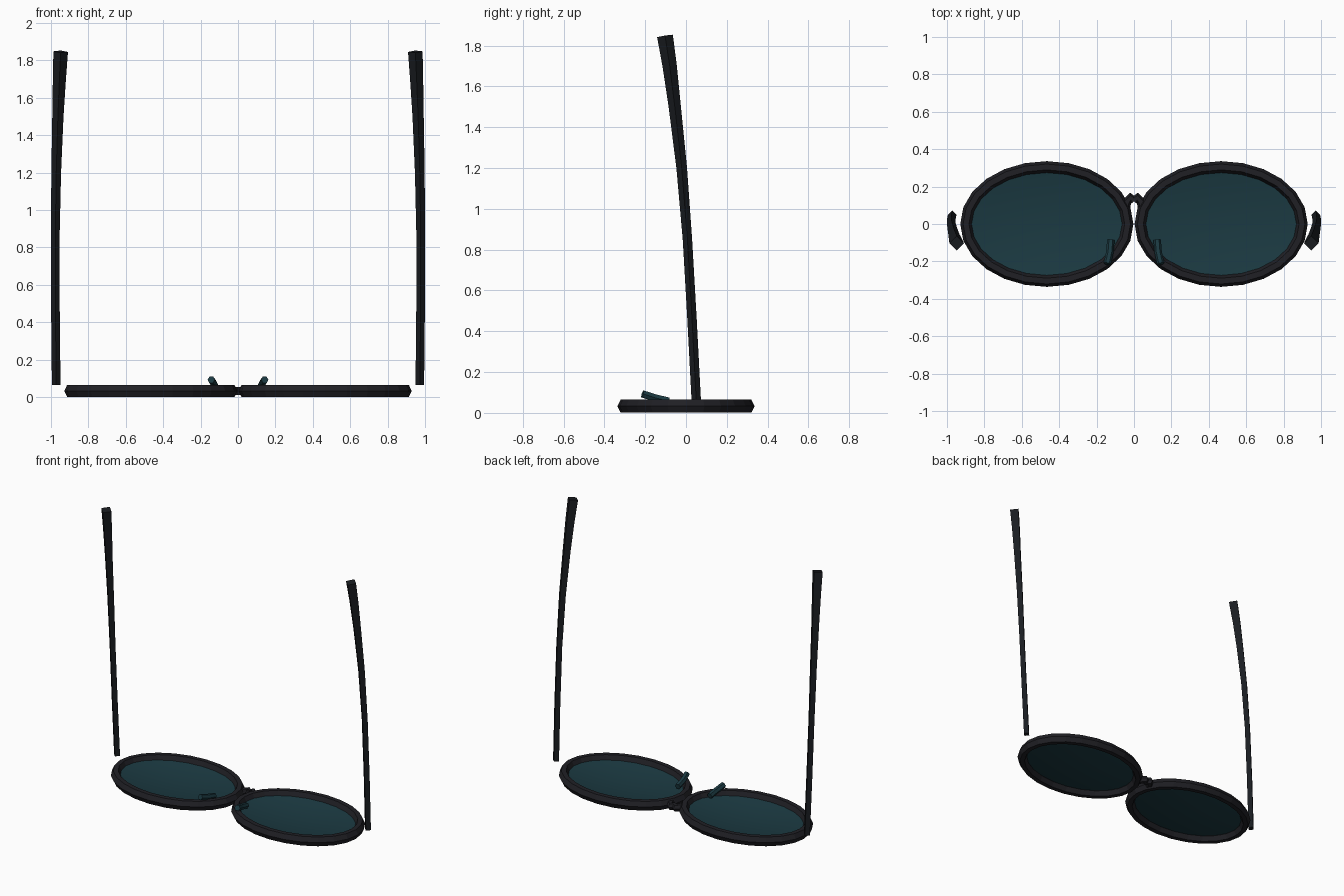
import bpy, bmesh, math
from mathutils import Vector

if "Cube" in bpy.data.objects:
    bpy.data.objects.remove(bpy.data.objects["Cube"])


def material(name, rgb):
    m = bpy.data.materials.new(name)
    m.diffuse_color = (*rgb, 1)
    m.use_nodes = True
    m.node_tree.nodes["Principled BSDF"].inputs["Base Color"].default_value = m.diffuse_color
    return m


FRAME = material("black_frame", (0.014, 0.014, 0.018))
TEMPLE = material("black_temple", (0.010, 0.012, 0.015))
TEAL = material("teal_lens", (0.011, 0.042, 0.054))


def finish(name, bm, mat, smooth=False):
    """Turn a bmesh into an object mirrored across x = 0."""
    bmesh.ops.recalc_face_normals(bm, faces=bm.faces)
    mesh = bpy.data.meshes.new(name)
    bm.to_mesh(mesh)
    bm.free()
    mesh.materials.append(mat)
    for p in mesh.polygons:
        p.use_smooth = smooth
    ob = bpy.data.objects.new(name, mesh)
    bpy.context.collection.objects.link(ob)
    mod = ob.modifiers.new("mirror", "MIRROR")
    mod.use_mirror_merge = False
    return ob


def tube(name, path, radii, sides, ref, mat, closed=False, flat=1.0):
    """Sweep a regular polygon along a path; ref fixes its orientation."""
    bm = bmesh.new()
    pts = [Vector(p) for p in path]
    n = len(pts)
    rings = []
    for i, p in enumerate(pts):
        if closed:
            t = pts[(i + 1) % n] - pts[i - 1]
        else:
            t = pts[min(i + 1, n - 1)] - pts[max(i - 1, 0)]
        u = t.cross(Vector(ref)).normalized()
        v = u.cross(t).normalized()
        ring = []
        for k in range(sides):
            a = 2 * math.pi * k / sides
            ring.append(bm.verts.new(p + radii[i] * (u * math.cos(a) + v * math.sin(a) * flat)))
        rings.append(ring)
    for i in range(n if closed else n - 1):
        a, b = rings[i], rings[(i + 1) % n]
        for k in range(sides):
            j = (k + 1) % sides
            bm.faces.new((a[k], a[j], b[j], b[k]))
    if not closed:
        bm.faces.new(rings[0])
        bm.faces.new(rings[-1])
    return finish(name, bm, mat)


# Rims: elliptical rings with a hexagonal section
CX, RX, RY, ZC, SEG = 0.466, 0.432, 0.305, 0.033, 24
ellipse = [(CX + RX * math.cos(2 * math.pi * i / SEG),
            RY * math.sin(2 * math.pi * i / SEG), ZC) for i in range(SEG)]
tube("rims", ellipse, [0.031] * SEG, 6, (0, 0, 1), FRAME, closed=True, flat=1.2)

# Lenses: shallow bowls bulging away from the wearer
bm = bmesh.new()
centre = bm.verts.new((CX, 0, 0.006))
prev = None
for s in (0.2, 0.4, 0.6, 0.8, 1.0):
    ring = [bm.verts.new((CX + (x - CX) * s, y * s, 0.006 + 0.034 * s * s)) for x, y, _ in ellipse]
    for i in range(SEG):
        j = (i + 1) % SEG
        if prev:
            bm.faces.new((prev[i], ring[i], ring[j], prev[j]))
        else:
            bm.faces.new((centre, ring[i], ring[j]))
    prev = ring
lens = finish("lenses", bm, TEAL, smooth=True)
# The lens normals face the open side of the bowl
if lens.data.polygons[0].normal.z < 0:
    lens.data.flip_normals()

# Bridge: two short arched halves meeting in the middle
tube("bridge", [(0.048, 0.085, ZC), (0.038, 0.118, ZC), (0.018, 0.142, ZC), (0.0, 0.122, ZC)],
     [0.025] * 4, 6, (0, 0, 1), FRAME)

# Nose pads
tube("nose_pads", [(0.124, -0.085, 0.058), (0.129, -0.15, 0.073), (0.143, -0.213, 0.093)],
     [0.02] * 3, 6, (0, 0, 1), TEAL)

# Temples: tapered, slightly bowed arms with a diamond section
tube("temples",
     [(0.972, 0.050, 0.065), (0.976, 0.030, 0.45), (0.977, 0.007, 0.85),
      (0.972, -0.021, 1.2), (0.963, -0.055, 1.5), (0.955, -0.080, 1.7), (0.948, -0.103, 1.847)],
     [0.023, 0.023, 0.023, 0.026, 0.030, 0.035, 0.039], 4, (0, 1, 0), TEMPLE)
